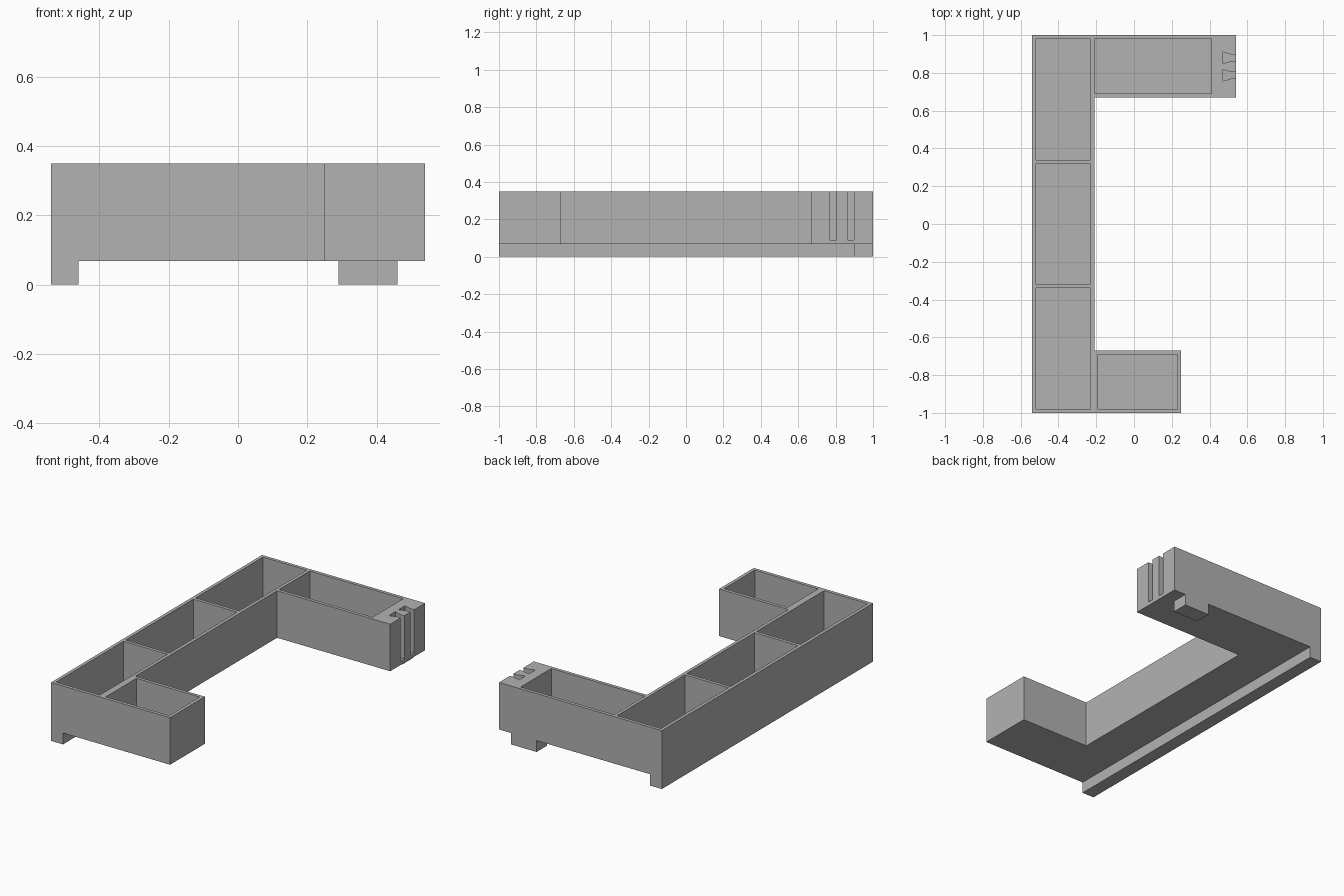
import bpy
import bmesh

cube = bpy.data.objects.get("Cube")
if cube:
    bpy.data.objects.remove(cube)

TOP, BASE, FLOOR = 0.35, 0.068, 0.09
ABOVE = TOP + 0.1

grey = bpy.data.materials.new("mid grey")
grey.use_nodes = True
grey.diffuse_color = (0.448, 0.448, 0.448, 1)
grey.node_tree.nodes["Principled BSDF"].inputs["Base Color"].default_value = (0.448, 0.448, 0.448, 1)


def rect(x0, x1, y0, y1):
    return [(x0, y0), (x1, y0), (x1, y1), (x0, y1)]


def prisms(name, outlines, z0, z1):
    """Extrude each flat outline from z0 to z1 into one object."""
    bm = bmesh.new()
    for outline in outlines:
        face = bm.faces.new([bm.verts.new((x, y, z0)) for x, y in outline])
        top = bmesh.ops.extrude_face_region(bm, geom=[face])["geom"]
        moved = [v for v in top if isinstance(v, bmesh.types.BMVert)]
        bmesh.ops.translate(bm, verts=moved, vec=(0, 0, z1 - z0))
    bmesh.ops.recalc_face_normals(bm, faces=bm.faces)
    mesh = bpy.data.meshes.new(name)
    bm.to_mesh(mesh)
    bm.free()
    mesh.materials.append(grey)
    obj = bpy.data.objects.new(name, mesh)
    bpy.context.collection.objects.link(obj)
    return obj


def combine(target, tool, operation):
    """Apply a boolean and discard the tool object."""
    mod = target.modifiers.new(operation, "BOOLEAN")
    mod.operation, mod.solver, mod.object = operation, "EXACT", tool
    bpy.context.view_layer.update()
    graph = bpy.context.evaluated_depsgraph_get()
    mesh = bpy.data.meshes.new_from_object(target.evaluated_get(graph))
    target.modifiers.clear()
    target.data = mesh
    bpy.data.objects.remove(tool)


# C-shaped body with a long back arm and a short front arm
body = prisms("tray_body", [[
    (-0.54, -1), (0.25, -1), (0.25, -0.67), (-0.21, -0.67),
    (-0.21, 0.67), (0.54, 0.67), (0.54, 1), (-0.54, 1)]], BASE, TOP)

# Edge lip and small foot underneath
combine(body, prisms("lip_and_foot", [
    rect(-0.54, -0.46, -1, 1), rect(0.29, 0.46, 0.90, 1)], 0, BASE), "UNION")

# Open compartments: three along the side, one in each arm
pockets = [rect(-0.52, -0.23, y0, y1)
           for y0, y1 in ((-0.98, -0.34), (-0.32, 0.32), (0.34, 0.98))]
pockets += [rect(-0.21, 0.41, 0.69, 0.98), rect(-0.19, 0.23, -0.98, -0.69)]
combine(body, prisms("compartment_cutter", pockets, FLOOR, ABOVE), "DIFFERENCE")

# Pair of dovetail slots in the end of the long arm
slots = [[(0.47, y - 0.031), (0.515, y - 0.017), (0.6, y - 0.017),
          (0.6, y + 0.017), (0.515, y + 0.017), (0.47, y + 0.031)]
         for y in (0.787, 0.88)]
combine(body, prisms("slot_cutter", slots, FLOOR, ABOVE), "DIFFERENCE")
